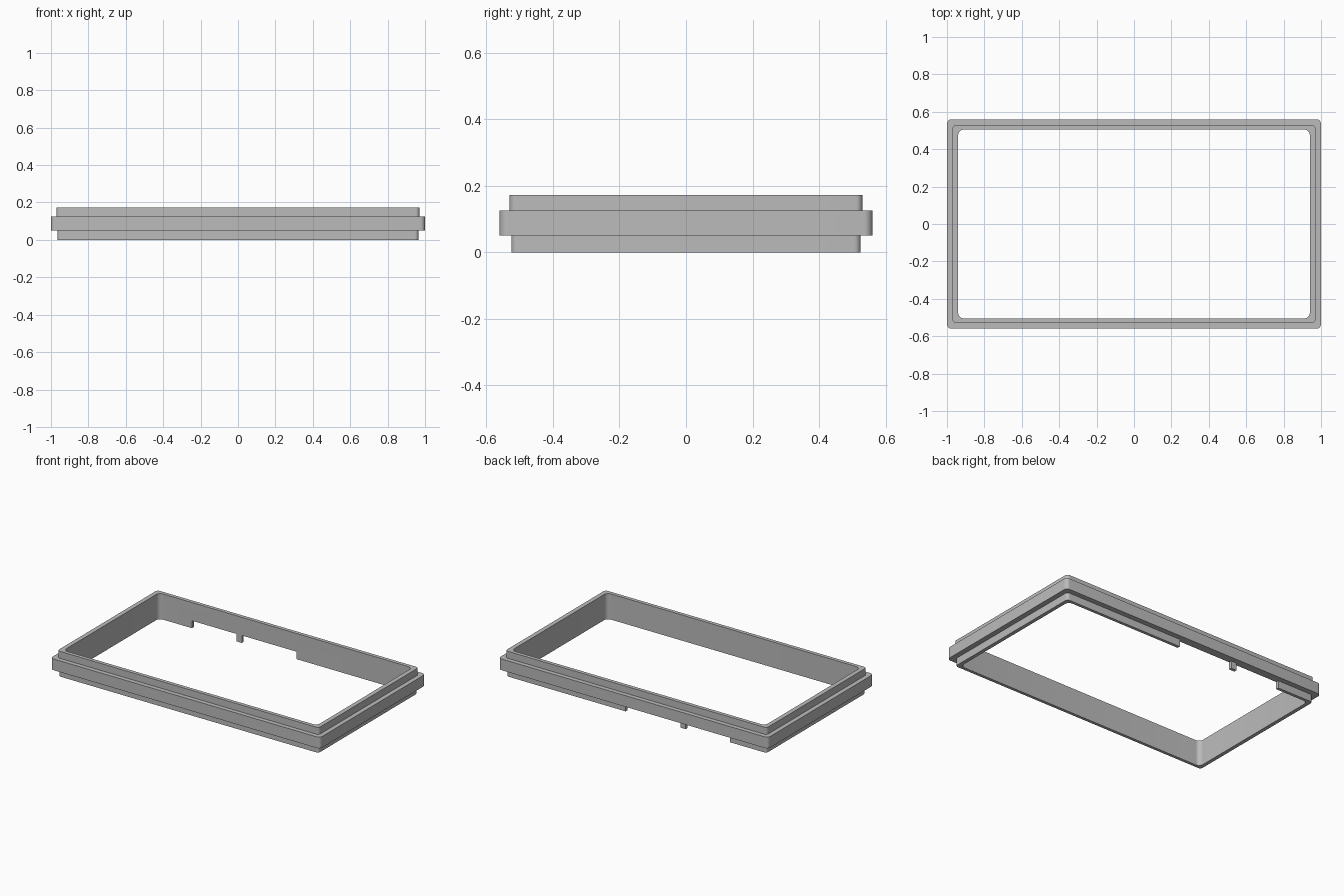
import bpy, bmesh
from math import cos, sin, pi

if "Cube" in bpy.data.objects:
    bpy.data.objects.remove(bpy.data.objects["Cube"])

STEPS = 8  # segments per rounded corner


def rounded_ring(bm, hx, hy, radius, z):
    """Vertices of a rounded rectangle, counter-clockwise."""
    verts = []
    for i, (sx, sy) in enumerate([(1, 1), (-1, 1), (-1, -1), (1, -1)]):
        for k in range(STEPS + 1):
            a = (i + k / STEPS) * pi / 2
            verts.append(bm.verts.new((sx * (hx - radius) + radius * cos(a),
                                       sy * (hy - radius) + radius * sin(a), z)))
    return verts


def finish(name, bm):
    bmesh.ops.recalc_face_normals(bm, faces=bm.faces)
    mesh = bpy.data.meshes.new(name)
    bm.to_mesh(mesh)
    bm.free()
    obj = bpy.data.objects.new(name, mesh)
    bpy.context.collection.objects.link(obj)
    return obj


def box(name, x0, x1, y0, y1, z0, z1):
    bm = bmesh.new()
    bmesh.ops.create_cube(bm, size=1)
    for v in bm.verts:
        v.co = (x1 if v.co.x > 0 else x0, y1 if v.co.y > 0 else y0, z1 if v.co.z > 0 else z0)
    return finish(name, bm)


grey = bpy.data.materials.new("plain_grey")
grey.use_nodes = True
colour = (0.5, 0.5, 0.5, 1)
grey.diffuse_color = colour
grey.node_tree.nodes["Principled BSDF"].inputs["Base Color"].default_value = colour

# Frame: lower lip, wide middle band, upper lip and inner wall as one closed section
LEDGE, BAND_TOP, TOP = 0.05, 0.125, 0.172
lower, band, upper, inner = (0.965, 0.525, 0.02), (1, 0.56, 0.025), (0.97, 0.53, 0.02), (0.94, 0.505, 0.03)
section = [(lower, 0), (lower, LEDGE), (band, LEDGE), (band, BAND_TOP),
           (upper, BAND_TOP), (upper, TOP), (inner, TOP), (inner, 0)]
bm = bmesh.new()
rings = [rounded_ring(bm, *size, z) for size, z in section]
for a, b in zip(rings, rings[1:] + rings[:1]):
    for i in range(len(a)):
        j = (i + 1) % len(a)
        bm.faces.new((a[i], a[j], b[j], b[i]))
frame = finish("frame", bm)
frame.data.materials.append(grey)

# Two gaps in the rear lower lip, leaving a small tab between them
bpy.context.view_layer.objects.active = frame
frame.select_set(True)
for x0, x1 in [(-0.695, -0.365), (-0.325, 0.08)]:
    cutter = box("gap_cutter", x0, x1, 0.45, 0.54, -0.1, LEDGE)
    cutter.hide_render = True
    cut = frame.modifiers.new("gap", 'BOOLEAN')
    cut.operation = 'DIFFERENCE'
    cut.solver = 'EXACT'
    cut.object = cutter
    bpy.ops.object.modifier_apply(modifier=cut.name)
    bpy.data.objects.remove(cutter)

bpy.ops.object.shade_smooth_by_angle(angle=pi / 6)
